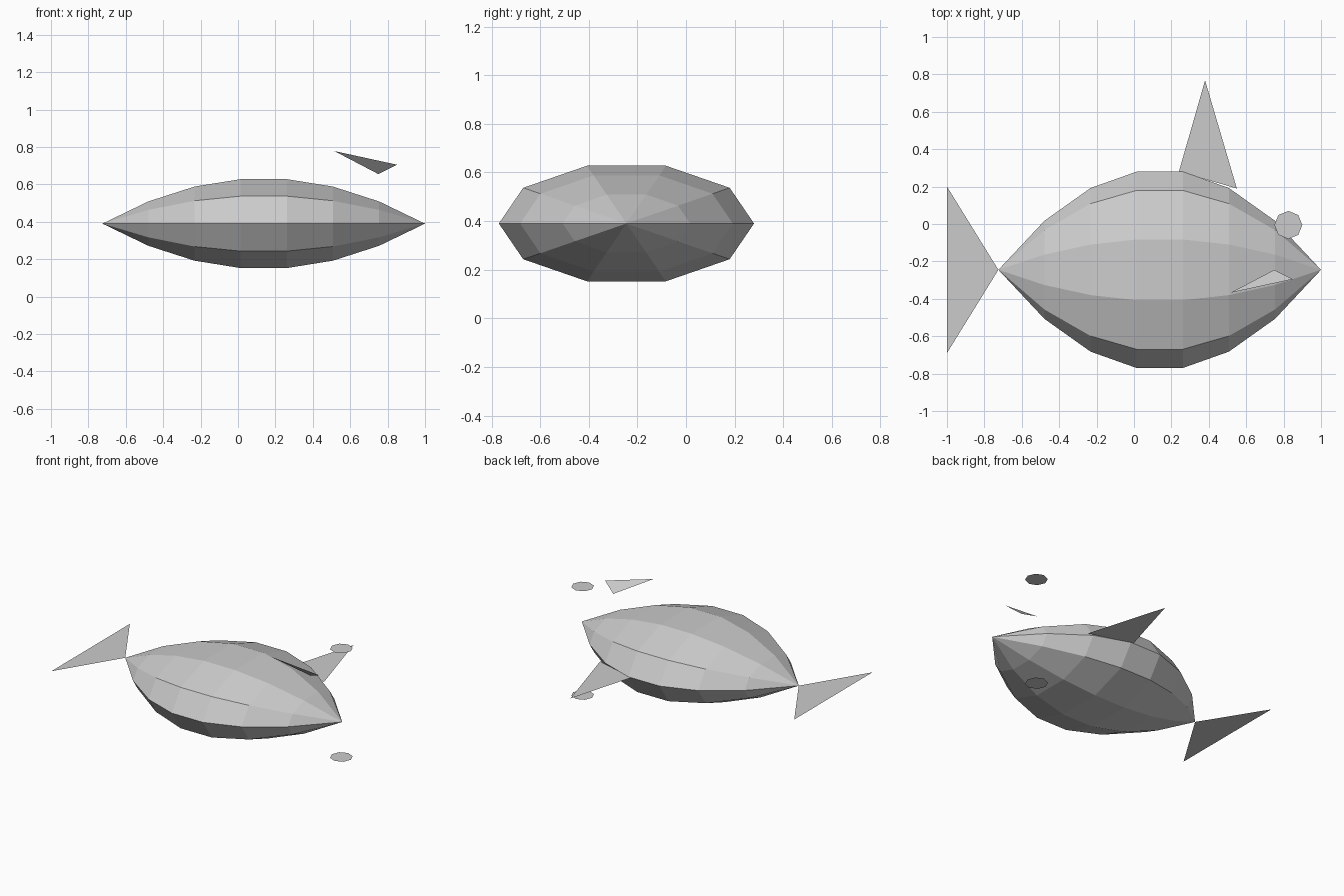
import bpy, bmesh, math
from mathutils import Matrix, Vector

if "Cube" in bpy.data.objects:
    bpy.data.objects.remove(bpy.data.objects["Cube"])

AXIS_Y, AXIS_Z = -0.245, 0.39      # centre line of the body
TAIL_X, NOSE_X = -0.725, 1.0

grey = bpy.data.materials.new("grey")
grey.diffuse_color = (0.6, 0.6, 0.6, 1)
grey.use_nodes = True
grey.node_tree.nodes["Principled BSDF"].inputs["Base Color"].default_value = grey.diffuse_color


def add_object(name, bm):
    mesh = bpy.data.meshes.new(name)
    bm.to_mesh(mesh)
    bm.free()
    mesh.materials.append(grey)
    obj = bpy.data.objects.new(name, mesh)
    bpy.context.collection.objects.link(obj)
    return obj


def plate(name, points):
    """Single flat face, counter-clockwise seen from above."""
    bm = bmesh.new()
    bm.faces.new([bm.verts.new(p) for p in points])
    return add_object(name, bm)


# Body: parabolic profile spun into ten sides, then flattened
bm = bmesh.new()
steps, sides = 7, 10
profile = []
for i in range(steps + 1):
    t = i / steps
    radius = 4 * t * (1 - t) / (48 / 49)
    profile.append(bm.verts.new((TAIL_X + (NOSE_X - TAIL_X) * t, radius, 0)))
edges = [bm.edges.new(pair) for pair in zip(profile, profile[1:])]
bmesh.ops.spin(bm, geom=profile + edges, cent=(0, 0, 0), axis=(1, 0, 0),
               angle=math.tau, steps=sides, use_merge=False)
bmesh.ops.remove_doubles(bm, verts=bm.verts, dist=0.001)
bmesh.ops.scale(bm, vec=(1, 0.525, 0.25), verts=bm.verts)
bmesh.ops.translate(bm, vec=(0, AXIS_Y, AXIS_Z), verts=bm.verts)
bmesh.ops.recalc_face_normals(bm, faces=bm.faces)
add_object("body", bm)

# Fins: thin flat triangles
plate("tail_fin", [(TAIL_X, AXIS_Y, AXIS_Z), (-1, 0.2, AXIS_Z), (-1, -0.69, AXIS_Z)])
plate("back_fin", [(0.24, 0.28, AXIS_Z), (0.55, 0.19, AXIS_Z), (0.38, 0.768, AXIS_Z)])
plate("side_fin", [(0.75, -0.245, 0.655), (0.515, -0.368, 0.778), (0.85, -0.295, 0.705)])

# Eyes: octagonal discs on either side of the head
for name, z in (("upper_eye", 2 * AXIS_Z), ("lower_eye", 0)):
    bm = bmesh.new()
    bmesh.ops.create_circle(bm, cap_ends=True, segments=8, radius=0.075,
                            matrix=Matrix.Translation(Vector((0.825, -0.005, z))))
    add_object(name, bm)
